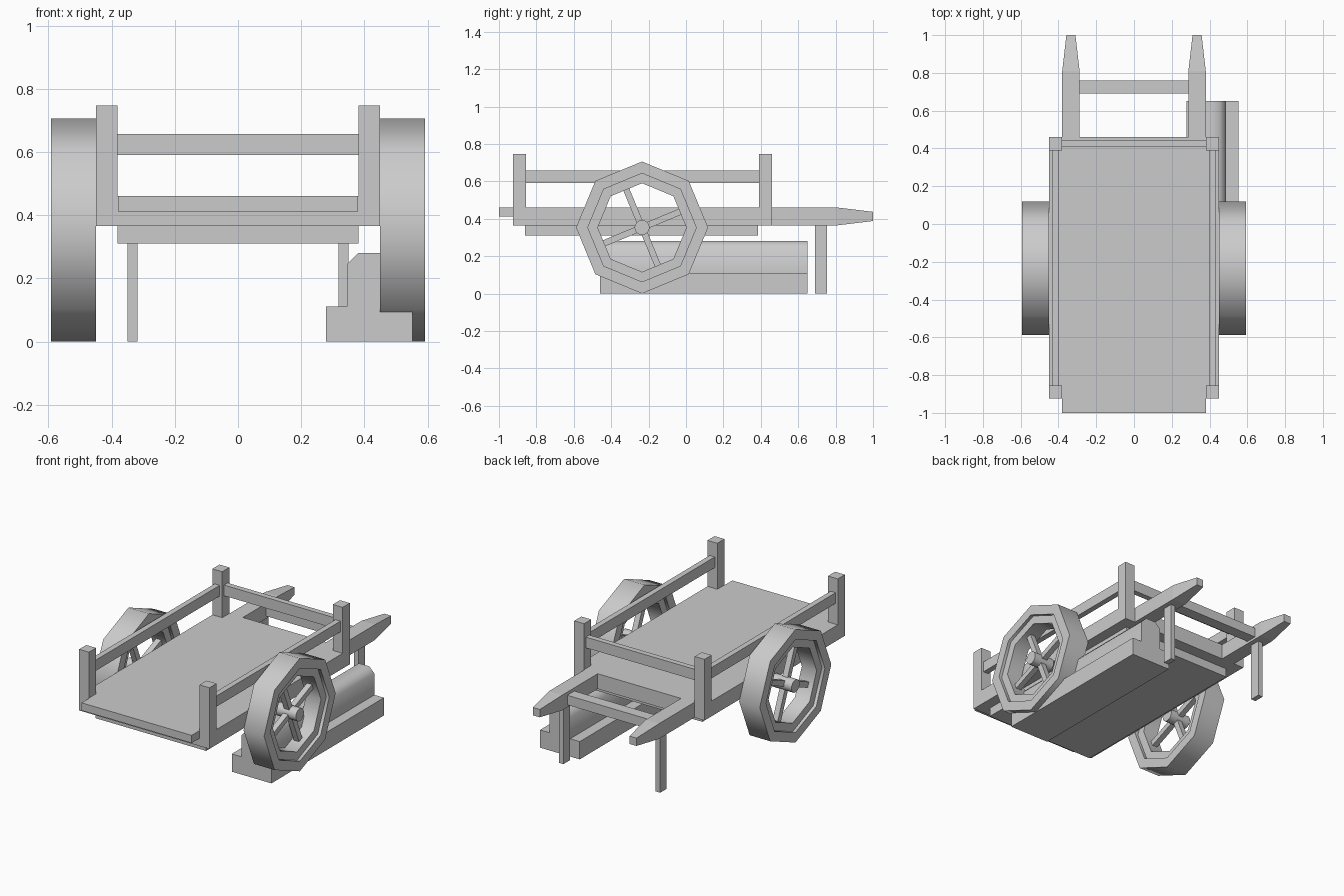
import bpy, bmesh
from math import sin, cos, pi, radians
from mathutils import Matrix

if "Cube" in bpy.data.objects:
    bpy.data.objects.remove(bpy.data.objects["Cube"])

WHEEL_Y, WHEEL_Z = -0.235, 0.353


def finish(name, bm, smooth=None, mirror=False):
    bmesh.ops.recalc_face_normals(bm, faces=bm.faces)
    me = bpy.data.meshes.new(name)
    bm.to_mesh(me)
    bm.free()
    ob = bpy.data.objects.new(name, me)
    bpy.context.collection.objects.link(ob)
    if smooth:
        bpy.ops.object.select_all(action='DESELECT')
        ob.select_set(True)
        bpy.context.view_layer.objects.active = ob
        bpy.ops.object.shade_smooth_by_angle(angle=radians(smooth))
    if mirror:
        ob.modifiers.new("mirror", 'MIRROR')  # across x = 0
    return ob


def add_box(bm, x, y, z):
    size = [b - a for a, b in (x, y, z)]
    mid = [(a + b) / 2 for a, b in (x, y, z)]
    bmesh.ops.create_cube(bm, size=1, matrix=Matrix.Translation(mid) @ Matrix.Diagonal((*size, 1)))


def box(name, x, y, z, mirror=False):
    bm = bmesh.new()
    add_box(bm, x, y, z)
    return finish(name, bm, mirror=mirror)


def loft(bm, rings, closed=False):
    rows = [[bm.verts.new(p) for p in r] for r in rings]
    n = len(rows[0])
    for i in range(len(rows) if closed else len(rows) - 1):
        a, b = rows[i], rows[(i + 1) % len(rows)]
        for j in range(n):
            k = (j + 1) % n
            bm.faces.new((a[j], a[k], b[k], b[j]))
    if not closed:
        bm.faces.new(rows[0])
        bm.faces.new(rows[-1])


# Bed: frame, deck with front lip, under frame
box("bed_frame", (-0.45, 0.45), (-0.925, 0.46), (0.365, 0.46))
box("deck_lip", (-0.38, 0.38), (-1.0, -0.925), (0.412, 0.46))
box("under_frame", (-0.382, 0.382), (-0.86, 0.385), (0.31, 0.365))

# Corner posts and upper rails
for name, y in (("front_post", (-0.925, -0.855)), ("back_post", (0.39, 0.46))):
    box(name, (0.382, 0.45), y, (0.46, 0.747), mirror=True)
box("side_rail", (0.4, 0.435), (-0.855, 0.39), (0.59, 0.657), mirror=True)
box("back_rail", (-0.382, 0.382), (0.408, 0.443), (0.59, 0.657))

# Tapered pulling shafts, cross bar and prop legs
bm = bmesh.new()
loft(bm, [[(x0, y, z0), (x1, y, z0), (x1, y, z1), (x0, y, z1)]
          for y, x0, x1, z0, z1 in ((0.46, 0.288, 0.38, 0.365, 0.46),
                                    (0.81, 0.288, 0.38, 0.365, 0.46),
                                    (1.0, 0.31, 0.358, 0.388, 0.437))])
finish("shaft", bm, mirror=True)
box("cross_bar", (-0.288, 0.288), (0.69, 0.76), (0.38, 0.44))
box("prop_leg", (0.318, 0.35), (0.69, 0.755), (0, 0.365), mirror=True)

# Octagonal wheel rim with a recessed inner band
bm = bmesh.new()
profile = [(0.45, 0.353), (0.592, 0.353), (0.592, 0.29), (0.572, 0.29),
           (0.572, 0.237), (0.47, 0.237), (0.47, 0.29), (0.45, 0.29)]
loft(bm, [[(x, WHEEL_Y + r * cos(k * pi / 4), WHEEL_Z + r * sin(k * pi / 4))
           for x, r in profile] for k in range(8)], closed=True)
finish("wheel_rim", bm, smooth=50, mirror=True)

# Spokes: two crossed bars through the hub
bm = bmesh.new()
for a in (22.5, 112.5):
    part = bmesh.new()
    add_box(part, (0.503, 0.539), (-0.222, 0.222), (-0.017, 0.017))
    part.transform(Matrix.Translation((0, WHEEL_Y, WHEEL_Z)) @ Matrix.Rotation(radians(a), 4, 'X'))
    tmp = bpy.data.meshes.new("spoke_part")
    part.to_mesh(tmp)
    part.free()
    bm.from_mesh(tmp)
    bpy.data.meshes.remove(tmp)
finish("spokes", bm, mirror=True)

# Hub
bm = bmesh.new()
bmesh.ops.create_cone(bm, cap_ends=True, segments=16, radius1=0.04, radius2=0.04, depth=0.142,
                      matrix=Matrix.Translation((0.521, WHEEL_Y, WHEEL_Z)) @ Matrix.Rotation(pi / 2, 4, 'Y'))
finish("hub", bm, smooth=40, mirror=True)

# Stepped, chamfered block under the right side
half = [(0.137, 0), (0.137, 0.111), (0.071, 0.111), (0.071, 0.245), (0.036, 0.28)]
outline = [(0.416 + x, z) for x, z in half] + [(0.416 - x, z) for x, z in reversed(half)]
bm = bmesh.new()
loft(bm, [[(x, y, z) for x, z in outline] for y in (-0.46, 0.65)])
finish("ground_block", bm, smooth=50)
